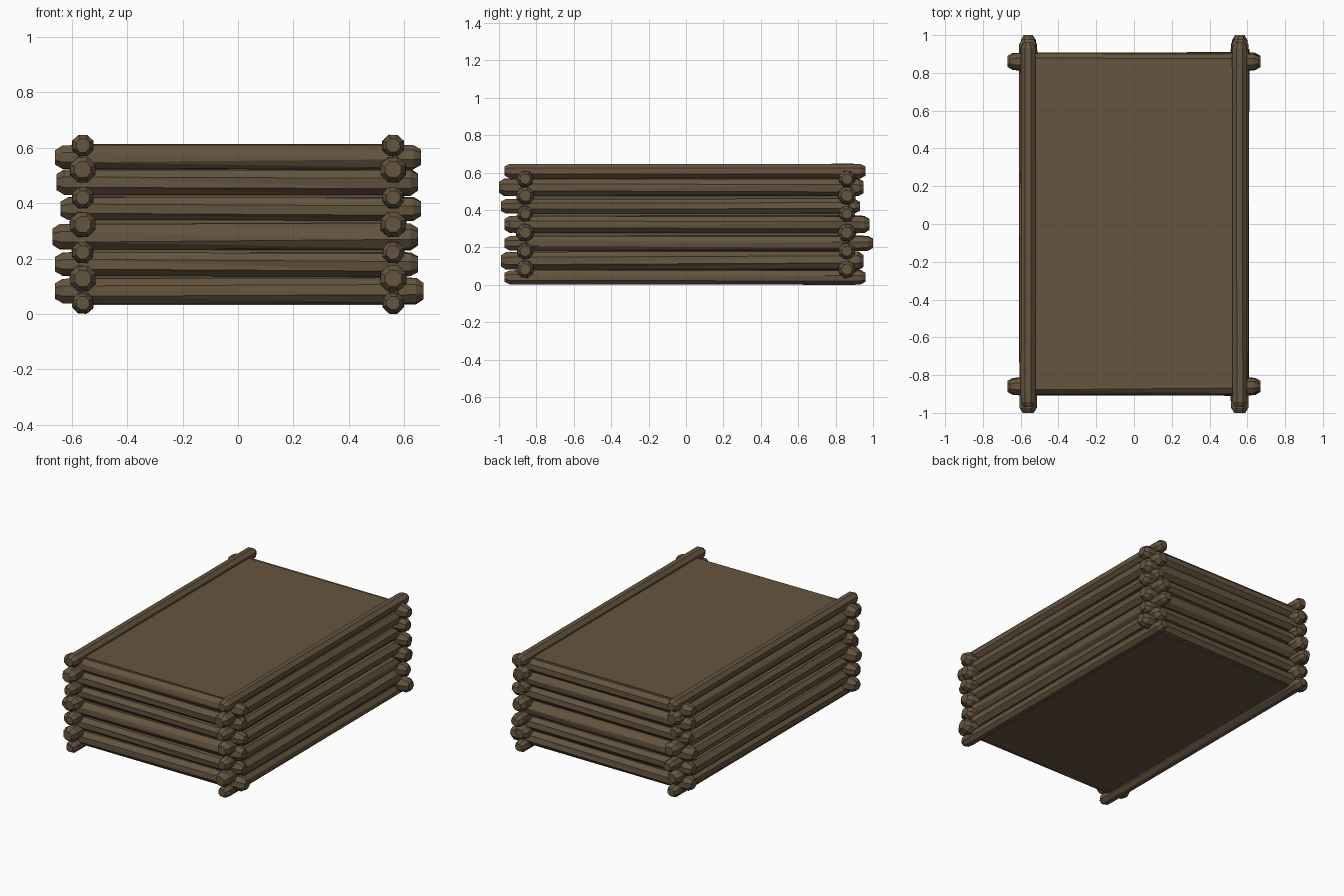
import bpy, bmesh, math, random
from mathutils import Vector

if "Cube" in bpy.data.objects:
    bpy.data.objects.remove(bpy.data.objects["Cube"])

random.seed(4)
wood = bpy.data.materials.new("dark_brown_wood")
wood.diffuse_color = (0.13, 0.09, 0.05, 1)
wood.use_nodes = True
wood.node_tree.nodes["Principled BSDF"].inputs["Base Color"].default_value = wood.diffuse_color
SIDES = 8


def finish(name, bm):
    bmesh.ops.recalc_face_normals(bm, faces=bm.faces)
    mesh = bpy.data.meshes.new(name)
    bm.to_mesh(mesh)
    bm.free()
    mesh.materials.append(wood)
    bpy.context.collection.objects.link(bpy.data.objects.new(name, mesh))


def log(name, axis, offset, z, r, lo, hi):
    """Rough eight-sided log with blunt bevelled ends, lying along x or y."""
    bm = bmesh.new()
    twist = random.uniform(-0.25, 0.25)
    rings = []
    # position along log, radius factor, share of twist
    for t, k, s in ((lo, 0.62, 0), (lo + 0.027, 0.98, 0), (lo + 0.065, 1.0, 0),
                    (hi - 0.065, 1.0, 1), (hi - 0.027, 0.98, 1), (hi, 0.62, 1)):
        ring = []
        for i in range(SIDES):
            a = 2 * math.pi * (i + 0.5) / SIDES + twist * s
            rad = r * k * random.uniform(0.98, 1.05)
            u, w = offset + rad * math.cos(a), max(0, z + rad * math.sin(a))
            ring.append(bm.verts.new(Vector((t, u, w) if axis == "x" else (u, t, w))))
        rings.append(ring)
    for a, b in zip(rings, rings[1:]):
        for i in range(SIDES):
            j = (i + 1) % SIDES
            bm.faces.new((a[i], a[j], b[j]))
            bm.faces.new((a[i], b[j], b[i]))
    bm.faces.new(rings[0])
    bm.faces.new(rings[-1])
    finish(name, bm)


# Long side logs: height, radius, front end, back end
long_logs = [(0.040, 0.040, -0.97, 0.96), (0.128, 0.050, -0.99, 0.95),
             (0.222, 0.041, -0.97, 1.00), (0.323, 0.048, -0.97, 0.98),
             (0.420, 0.041, -0.99, 0.93), (0.521, 0.049, -1.00, 0.95),
             (0.608, 0.041, -0.97, 0.96)]
# Short end logs: height, radius, left end, right end
short_logs = [(0.083, 0.048, -0.66, 0.67), (0.180, 0.045, -0.66, 0.65),
              (0.279, 0.049, -0.67, 0.65), (0.380, 0.044, -0.64, 0.66),
              (0.476, 0.049, -0.655, 0.65), (0.566, 0.045, -0.66, 0.66)]

for side, s in (("left", -1), ("right", 1)):
    for n, (z, r, lo, hi) in enumerate(long_logs):
        log(f"{side}_log_{n + 1}", "y", s * 0.56, z, r, lo, hi)
for side, s in (("front", -1), ("back", 1)):
    for n, (z, r, lo, hi) in enumerate(short_logs):
        log(f"{side}_log_{n + 1}", "x", s * 0.86, z, r, lo, hi)

# Solid core giving the flat top and underside
bm = bmesh.new()
bmesh.ops.create_cube(bm, size=1)
for v in bm.verts:
    v.co = (v.co.x * 1.11, v.co.y * 1.72, 0.613 if v.co.z > 0 else 0.033)
finish("core_box", bm)
